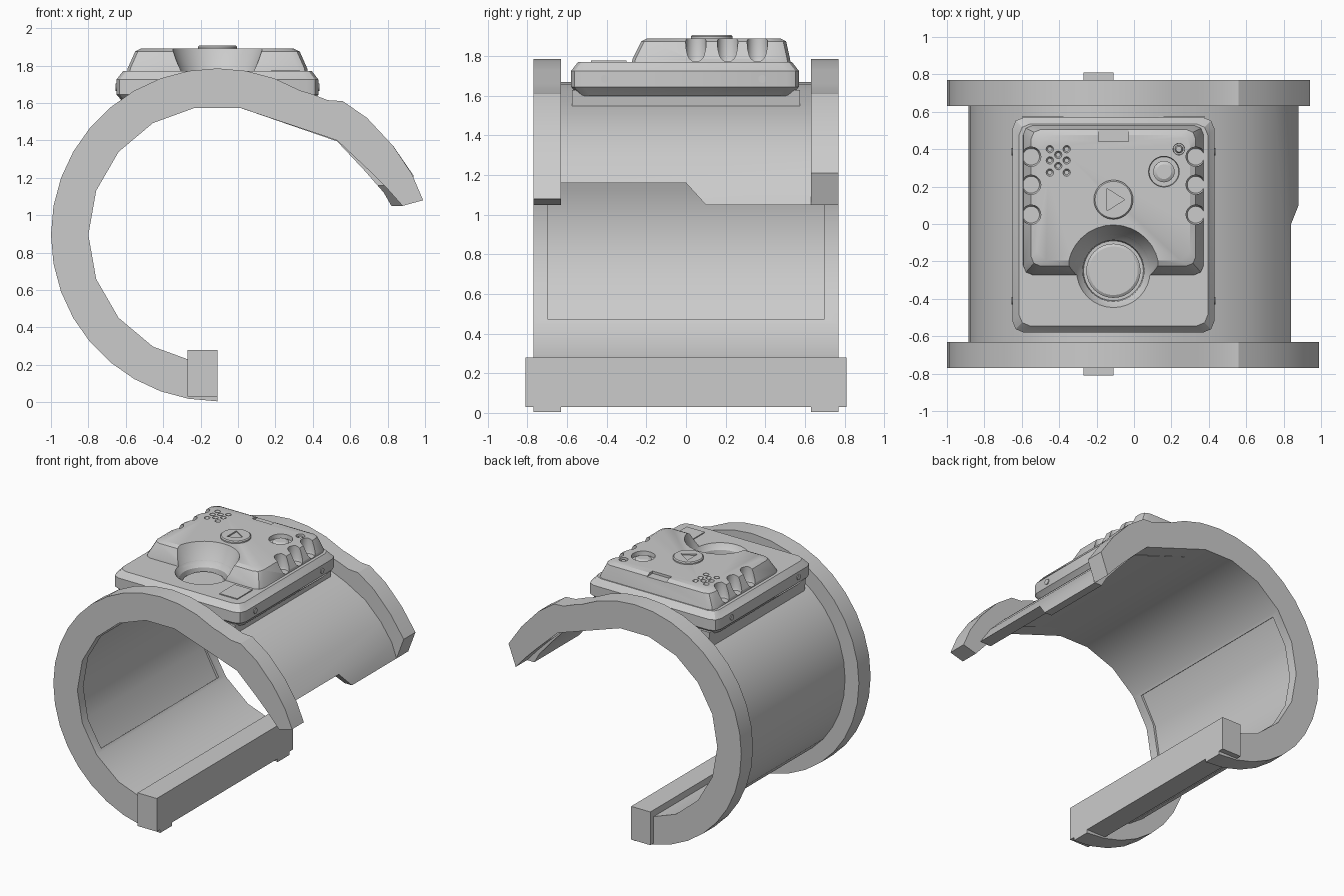
import bpy, bmesh, math
from mathutils import Matrix

if "Cube" in bpy.data.objects:
    bpy.data.objects.remove(bpy.data.objects["Cube"])

CX, CZ = -0.11, 0.895


def make(name, verts, faces):
    me = bpy.data.meshes.new(name)
    me.from_pydata(verts, [], faces)
    bm = bmesh.new()
    bm.from_mesh(me)
    bmesh.ops.remove_doubles(bm, verts=bm.verts, dist=1e-5)
    bmesh.ops.recalc_face_normals(bm, faces=bm.faces)
    bm.to_mesh(me)
    bm.free()
    ob = bpy.data.objects.new(name, me)
    bpy.context.collection.objects.link(ob)
    return ob


def loft(name, loops):
    n = len(loops[0])
    verts = [p for l in loops for p in l]
    faces = [tuple(range(n)), tuple(range((len(loops) - 1) * n, len(loops) * n))]
    for k in range(len(loops) - 1):
        for i in range(n):
            j = (i + 1) % n
            faces.append((k * n + i, k * n + j, (k + 1) * n + j, (k + 1) * n + i))
    return make(name, verts, faces)


def extrude_y(name, prof, y0, y1):
    return loft(name, [[(x, y, z) for x, z in prof] for y in (y0, y1)])


def box(name, x0, x1, y0, y1, z0, z1):
    return extrude_y(name, [(x0, z0), (x1, z0), (x1, z1), (x0, z1)], y0, y1)


def turned(name, x, y, rz, n=32):
    """Round part from (radius, height) pairs around a vertical axis."""
    return loft(name, [[(x + r * math.cos(2 * math.pi * i / n),
                         y + r * math.sin(2 * math.pi * i / n), z)
                        for i in range(n)] for r, z in rz])


def rrect(x0, x1, y0, y1, z, c):
    pts = []
    for cx, cy, a in ((x1 - c, y1 - c, 0), (x0 + c, y1 - c, 90),
                      (x0 + c, y0 + c, 180), (x1 - c, y0 + c, 270)):
        for d in (0, 45, 90):
            t = math.radians(a + d)
            pts.append((cx + c * math.cos(t), cy + c * math.sin(t), z))
    return pts


def cut(target, cutter, keep=False):
    cutter.hide_render = True
    m = target.modifiers.new("cut", 'BOOLEAN')
    m.operation, m.solver, m.object = 'DIFFERENCE', 'EXACT', cutter
    bpy.context.view_layer.objects.active = target
    bpy.ops.object.modifier_apply(modifier=m.name)
    if not keep:
        bpy.data.objects.remove(cutter)


def arc(r, a0, a1, step):
    n = round(abs(a1 - a0) / step)
    out = []
    for i in range(n + 1):
        t = math.radians(a0 + (a1 - a0) * i / n)
        out.append((CX + r * math.cos(t), CZ + r * math.sin(t)))
    return out


# open C-shaped section: coarse inside, finer outside, splayed right arm
inner = [(CX, 0.2)] + arc(0.69, 260, 80, 20)
flange_arm = [(0.99, 1.08), (0.93, 1.22), (0.83, 1.37), (0.69, 1.52), (0.56, 1.61), (0.48, 1.615), (0.39, 1.65)]
arm_in = [(0.53, 1.4), (0.70, 1.24), (0.80, 1.14), (0.88, 1.05)]
outer = arc(0.89, 60, 270, 10)
front = extrude_y("front_flange", inner + arm_in + flange_arm + outer, -0.77, -0.63)
back = extrude_y("back_flange", inner + arm_in + [(0.94, 1.21)] + flange_arm[2:] + outer, 0.63, 0.77)

# cuff wall between the flanges
cuff_in = inner + [(0.53, 1.395), (0.68, 1.235), (0.78, 1.12), (0.82, 1.05)]
cuff_out = [(0.88, 1.05), (0.84, 1.16), (0.75, 1.29), (0.62, 1.42), (0.46, 1.51), (0.32, 1.57)]
cuff = extrude_y("cuff", cuff_in + cuff_out + arc(0.775, 70, 270, 10), -0.635, 0.635)

# stepped free edge of the cuff
notch = [(-0.7, 0.9), (0.1, 0.9), (0.1, 1.05), (0, 1.16), (-0.7, 1.16)]
cut(cuff, loft("notch_cutter", [[(x, y, z) for y, z in notch] for x in (0.6, 1.1)]))

# shallow panel recess on the inner wall
panel = extrude_y("panel_cutter", arc(0.705, 142, 218, 19) + arc(0.5, 218, 142, 19), -0.7, 0.7)
for ob in (cuff, front, back):
    cut(ob, panel, keep=True)
bpy.data.objects.remove(panel)

# hinge bar along the lower edge
box("hinge_bar", -0.27, -0.11, -0.81, 0.81, 0.03, 0.28)

# saddle between cuff and housing
extrude_y("saddle", [(-0.58, 1.45), (-0.46, 1.53), (-0.23, 1.62), (0, 1.62),
                     (0.36, 1.5), (0.38, 1.63), (-0.6, 1.63)], -0.575, 0.575)

# housing base with bevelled edges
bx0, bx1, by0, by1 = -0.65, 0.43, -0.58, 0.57
base = loft("housing_base", [rrect(bx0 + i, bx1 - i, by0 + i, by1 - i, z, 0.06)
                             for z, i in ((1.60, 0.04), (1.645, 0), (1.725, 0), (1.77, 0.035))])

# raised control block
top = loft("control_block", [rrect(-0.595, 0.375, -0.275, 0.53, 1.75, 0.05),
                             rrect(-0.59, 0.37, -0.27, 0.525, 1.785, 0.05),
                             rrect(-0.55, 0.33, -0.225, 0.505, 1.875, 0.05),
                             rrect(-0.52, 0.30, -0.195, 0.475, 1.89, 0.05)])

# flared dial well through both housing layers
well = turned("well_cutter", CX, -0.25, [(0.16, 1.685), (0.165, 1.73), (0.195, 1.765), (0.245, 1.89), (0.25, 1.92)])
cut(base, well, keep=True)
cut(top, well)
turned("dial", CX, -0.25, [(0.145, 1.66), (0.145, 1.705), (0.13, 1.715)])

# finger scoops along both sides
for x in (-0.55, 0.33):
    for y in (0.05, 0.21, 0.36):
        cut(top, turned("scoop_cutter", x, y, [(0.045, 1.775), (0.052, 1.79), (0.052, 1.95)], 20))

# rear latch notch
cut(top, box("latch_cutter", -0.19, -0.03, 0.44, 0.6, 1.872, 1.95))

# speaker holes
holes = [(x, y) for x in (-0.45, -0.36) for y in (0.275, 0.34, 0.40)] + [(-0.405, 0.31), (-0.405, 0.37)]
for x, y in holes:
    cut(top, turned("hole_cutter", x, y, [(0.012, 1.872), (0.02, 1.885), (0.02, 1.95)], 12))

# lens and indicator sockets
for n, x, y, r in (("lens", 0.16, 0.28, 0.088), ("indicator", 0.24, 0.40, 0.033)):
    cut(top, turned("socket_cutter", x, y, [(r * 0.9, 1.86), (r, 1.95)], 28))
    turned(n, x, y, [(r * 0.65, 1.85), (r * 0.65, 1.872), (r * 0.45, 1.882)], 24)

# centre button with engraved arrow
button = turned("button", CX, 0.13, [(0.105, 1.88), (0.105, 1.90), (0.098, 1.907)], 36)
tri = [(-0.145, 0.19), (-0.145, 0.07), (-0.05, 0.13)]
cut(button, loft("arrow_cutter", [[(x, y, z) for x, y in tri] for z in (1.897, 1.95)]))

# small deck plate
box("deck_plate", 0.18, 0.33, -0.48, -0.30, 1.76, 1.777)

# side screws
for side in (-1, 1):
    for y in (-0.41, 0.385):
        bm = bmesh.new()
        bmesh.ops.create_cone(bm, cap_ends=True, segments=16, radius1=0.02, radius2=0.02, depth=0.02,
                              matrix=Matrix.Translation((CX + side * 0.536, y, 1.685)) @ Matrix.Rotation(math.pi / 2, 4, 'Y'))
        me = bpy.data.meshes.new("side_screw")
        bm.to_mesh(me)
        bm.free()
        bpy.context.collection.objects.link(bpy.data.objects.new("side_screw", me))

# smooth curved walls, crisp edges
bpy.ops.object.select_all(action='SELECT')
bpy.context.view_layer.objects.active = cuff
bpy.ops.object.shade_smooth_by_angle(angle=math.radians(25))
